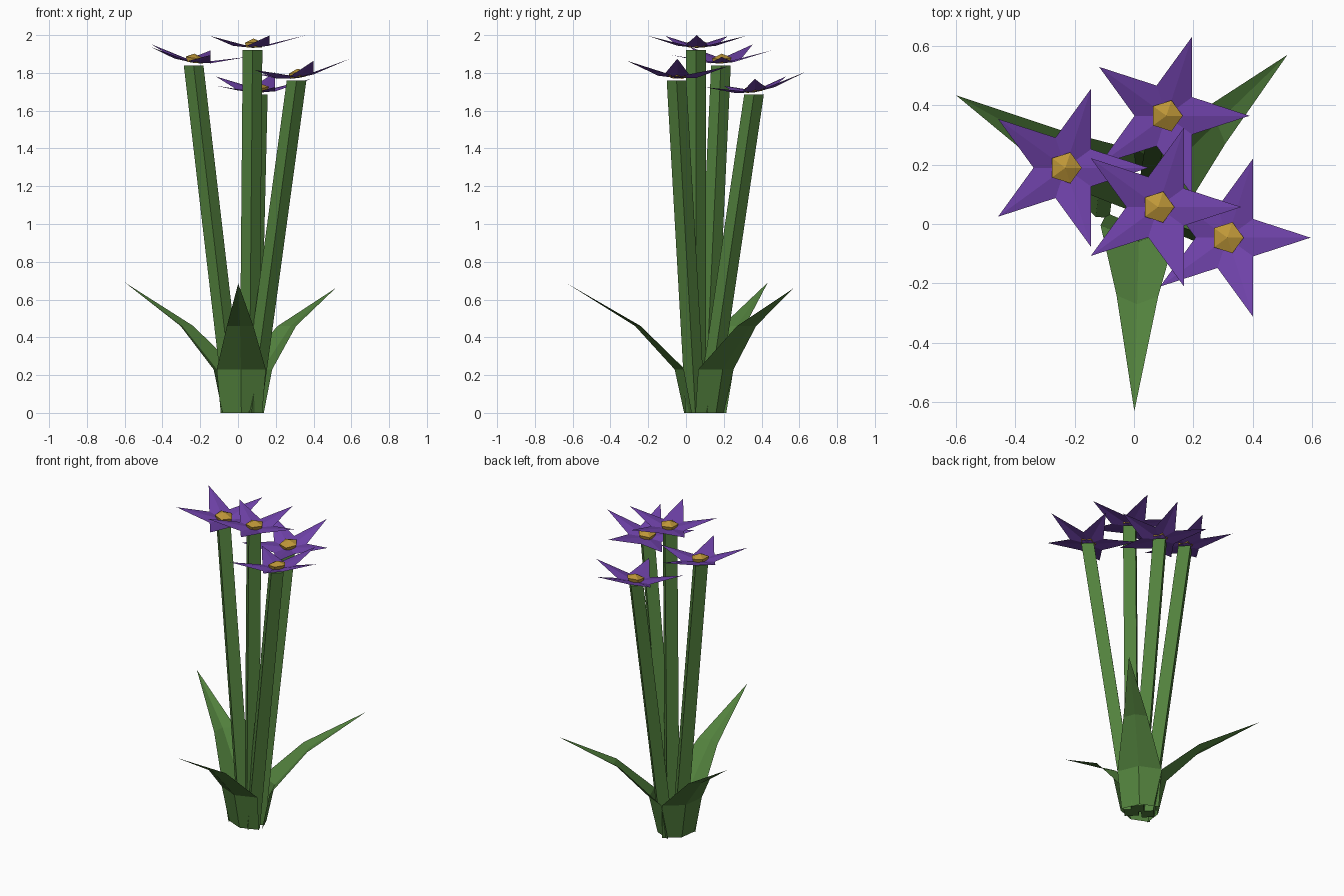
import bpy, bmesh
from math import cos, sin, radians, tau
from mathutils import Vector

cube = bpy.data.objects.get("Cube")
if cube:
    bpy.data.objects.remove(cube, do_unlink=True)


def material(name, rgb):
    m = bpy.data.materials.new(name)
    m.use_nodes = True
    color = (*rgb, 1)
    m.diffuse_color = color
    m.node_tree.nodes["Principled BSDF"].inputs["Base Color"].default_value = color
    return m


GREEN = material("leaf green", (0.085, 0.22, 0.047))
PURPLE = material("petal purple", (0.16, 0.055, 0.40))
GOLD = material("centre gold", (0.52, 0.31, 0.04))


def build(name, bm, mat):
    mesh = bpy.data.meshes.new(name)
    bm.to_mesh(mesh)
    bm.free()
    mesh.materials.append(mat)
    ob = bpy.data.objects.new(name, mesh)
    bpy.context.collection.objects.link(ob)
    return ob


def ring(bm, count, radius, z, turn=0.0):
    return [bm.verts.new((radius * cos(turn + tau * i / count),
                          radius * sin(turn + tau * i / count), z))
            for i in range(count)]


def bridge(bm, a, b):
    for i in range(len(a)):
        j = (i + 1) % len(a)
        bm.faces.new((a[i], a[j], b[j], b[i]))


def fan(bm, loop, tip):
    for i in range(len(loop)):
        bm.faces.new((loop[i], loop[(i + 1) % len(loop)], tip))


# Stem: four-sided prism sheared from its base to its top
def add_stem(name, base, top):
    bm = bmesh.new()
    low, high = ring(bm, 4, 0.052, 0), ring(bm, 4, 0.052, 0)
    for v in low:
        v.co += base
    for v in high:
        v.co += top
    bridge(bm, low, high)
    bm.faces.new(low[::-1])
    bm.faces.new(high)
    build(name, bm, GREEN)


# Blossom: shallow five-pointed star with a gold dome, tipped inward
def add_blossom(name, centre, lean):
    def place(bm):
        for v in bm.verts:
            v.co.z += lean.x * v.co.x + lean.y * v.co.y
            v.co += centre

    bm = bmesh.new()
    middle = bm.verts.new((0, 0, 0))
    tips = ring(bm, 5, 0.28, 0.065)
    notches = ring(bm, 5, 0.107, 0.012, tau / 10)
    outline = [v for pair in zip(tips, notches) for v in pair]
    fan(bm, outline, middle)
    place(bm)
    build(name + "_petals", bm, PURPLE)

    bm = bmesh.new()
    low, high = ring(bm, 5, 0.045, 0.003), ring(bm, 5, 0.055, 0.028)
    bridge(bm, low, high)
    fan(bm, high, bm.verts.new((0, 0, 0.05)))
    place(bm)
    build(name + "_centre", bm, GOLD)


# Leaf: folded blade following a radial profile (radius, height, half width)
PROFILE = [(0.10, 0.0, 0.11), (0.15, 0.23, 0.13), (0.36, 0.46, 0.07)]


def add_leaf(name, angle, reach, height):
    out = Vector((cos(angle), sin(angle), 0))
    side = Vector((-sin(angle), cos(angle), 0))
    origin = Vector((0.02, 0.09, 0))
    bm = bmesh.new()
    rows = []
    for r, z, w in PROFILE:
        rib = origin + out * r + Vector((0, 0, z))
        fold = out * (-0.4 * w)
        rows.append([bm.verts.new(p) for p in
                     (rib + fold - side * w, rib, rib + fold + side * w)])
    for a, b in zip(rows, rows[1:]):
        for i in range(2):
            bm.faces.new((a[i + 1], a[i], b[i], b[i + 1]))
    tip = bm.verts.new(origin + out * reach + Vector((0, 0, height)))
    for i in range(2):
        bm.faces.new((rows[-1][i + 1], rows[-1][i], tip))
    build(name, bm, GREEN)


STEMS = {
    "left_leaning": ((-0.02, 0.10, 0), (-0.235, 0.185, 1.84)),
    "back": ((0.065, 0.11, 0), (0.105, 0.36, 1.685)),
    "centre": ((0.06, 0.055, 0), (0.077, 0.053, 1.92)),
    "right_leaning": ((0.07, 0.05, 0), (0.31, -0.05, 1.76)),
}
for name, (base, top) in STEMS.items():
    base, top = Vector(base), Vector(top)
    add_stem(name + "_stem", base, top)
    lean = (top - base) / top.z
    add_blossom(name + "_blossom", top + Vector((0.004, 0.004, 0.012)), lean)

add_leaf("front_leaf", radians(268.5), 0.72, 0.685)
add_leaf("side_leaf", radians(151), 0.707, 0.69)
add_leaf("back_leaf", radians(44), 0.69, 0.66)
